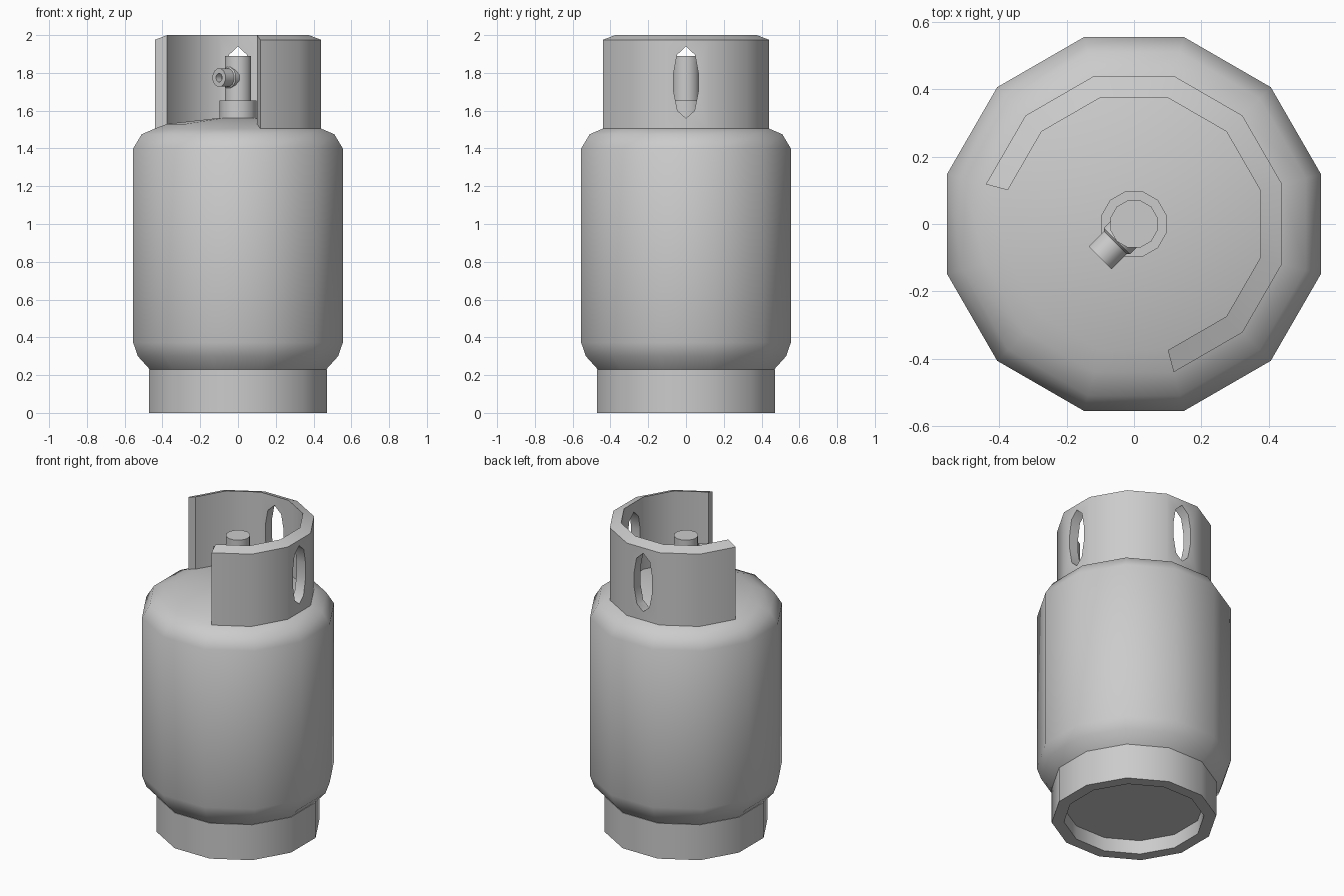
import bpy, bmesh, math

if "Cube" in bpy.data.objects:
    bpy.data.objects.remove(bpy.data.objects["Cube"])

SIDES = 12
STEP = 2 * math.pi / SIDES
FLAT = math.cos(STEP / 2)          # profile radii are measured to the flats


def make_object(name, bm):
    bmesh.ops.remove_doubles(bm, verts=bm.verts, dist=1e-5)
    bmesh.ops.recalc_face_normals(bm, faces=bm.faces)
    mesh = bpy.data.meshes.new(name)
    bm.to_mesh(mesh)
    bm.free()
    ob = bpy.data.objects.new(name, mesh)
    bpy.context.collection.objects.link(ob)
    return ob


def activate(ob):
    bpy.ops.object.select_all(action='DESELECT')
    ob.select_set(True)
    bpy.context.view_layer.objects.active = ob


def smooth(ob):
    activate(ob)
    bpy.ops.object.shade_smooth_by_angle(angle=math.radians(38))


def lathe(name, profile, first=0, segments=SIDES, closed=False):
    """Revolve (radius, z) points; a partial sweep gets end caps."""
    bm = bmesh.new()
    full = segments == SIDES
    rings = []
    for i in range(segments if full else segments + 1):
        a = (first + i + 0.5) * STEP
        rings.append([bm.verts.new((r / FLAT * math.cos(a), r / FLAT * math.sin(a), z))
                      for r, z in profile])
    n = len(profile)
    for i in range(segments):
        p, q = rings[i], rings[(i + 1) % len(rings)]
        for j in range(n if closed else n - 1):
            k = (j + 1) % n
            if profile[j][0] == 0 and profile[k][0] == 0:
                continue
            bm.faces.new((p[j], q[j], q[k], p[k]))
    if not full:
        bm.faces.new(rings[0])
        bm.faces.new(rings[-1])
    bmesh.ops.dissolve_degenerate(bm, dist=1e-6, edges=bm.edges)
    return make_object(name, bm)


# Tank shell with rounded shoulders and a shallow domed top
smooth(lathe("tank_body", [
    (0, 0.2), (0.467, 0.23), (0.53, 0.30), (0.555, 0.372), (0.555, 1.40),
    (0.51, 1.475), (0.44, 1.505), (0.375, 1.53), (0, 1.573)]))

# Foot ring with a recessed floor
smooth(lathe("foot_ring", [
    (0, 0.23), (0.47, 0.23), (0.47, 0), (0.40, 0), (0.40, 0.09), (0, 0.09)]))

# Guard collar, open at the front left
collar = lathe("guard_collar", [(0.44, 1.50), (0.44, 1.975), (0.375, 2.0), (0.375, 1.50)],
               first=-3, segments=8, closed=True)

# Hand slots cut through the right and back of the collar
half = [(0.0, 1.56), (0.045, 1.60), (0.065, 1.70), (0.065, 1.80), (0.048, 1.895), (0.0, 1.94)]
outline = half + [(-w, z) for w, z in half[-2:0:-1]]
for label, turn in (("right", 0), ("back", math.pi / 2)):
    bm = bmesh.new()
    face = bm.faces.new([bm.verts.new((0.25, w, z)) for w, z in outline])
    ext = bmesh.ops.extrude_face_region(bm, geom=[face])
    bmesh.ops.translate(bm, vec=(0.35, 0, 0),
                        verts=[v for v in ext["geom"] if isinstance(v, bmesh.types.BMVert)])
    c, s = math.cos(turn), math.sin(turn)
    for v in bm.verts:
        x, y, z = v.co
        v.co = (c * x - s * y, s * x + c * y, z)
    cutter = make_object("slot_cutter_" + label, bm)
    cutter.hide_render = True
    mod = collar.modifiers.new("slot_" + label, 'BOOLEAN')
    mod.operation = 'DIFFERENCE'
    mod.solver = 'EXACT'
    mod.object = cutter
    activate(collar)
    bpy.ops.object.modifier_apply(modifier=mod.name)
    bpy.data.objects.remove(cutter)
smooth(collar)

# Valve base and stem
smooth(lathe("valve_base", [(0, 1.54), (0.097, 1.54), (0.097, 1.655), (0, 1.655)]))
smooth(lathe("valve_stem", [(0, 1.64), (0.07, 1.64), (0.07, 1.89), (0, 1.89)]))

# Outlet nozzle with flange and bored end, pointing to the front left
nozzle = lathe("valve_outlet", [
    (0, 0.03), (0.055, 0.03), (0.055, 0.072), (0.048, 0.078), (0.048, 0.142),
    (0.022, 0.142), (0.022, 0.10), (0, 0.10)])
nozzle.location = (0, 0, 1.775)
nozzle.rotation_euler = (math.pi / 2, 0, -math.pi / 4)
smooth(nozzle)
